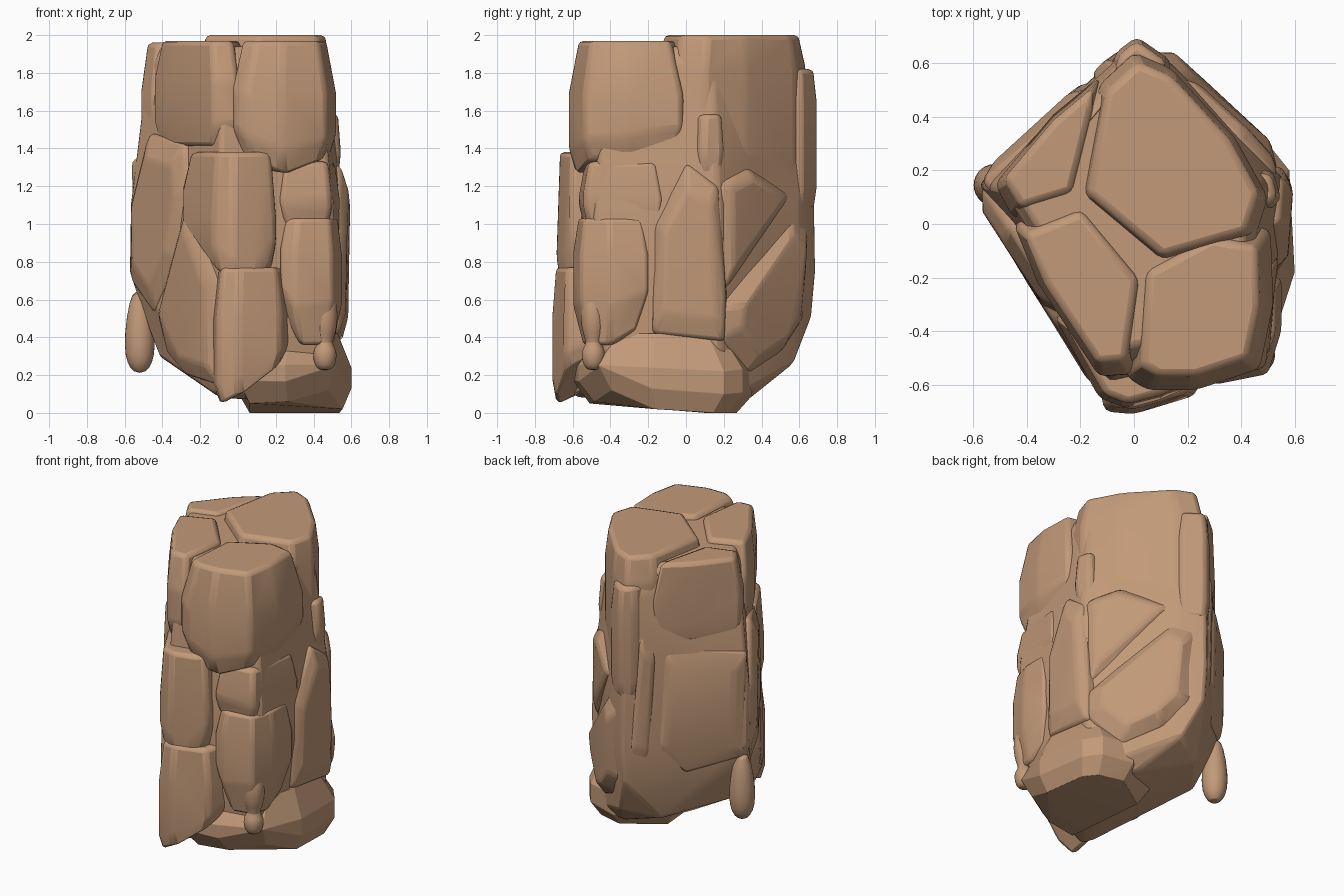
import bpy, bmesh, math, random
from mathutils import Vector

random.seed(4)
if "Cube" in bpy.data.objects:
    bpy.data.objects.remove(bpy.data.objects["Cube"])

sandstone = bpy.data.materials.new("tan sandstone")
sandstone.use_nodes = True
sandstone.diffuse_color = (.54, .32, .19, 1)
sandstone.node_tree.nodes["Principled BSDF"].inputs["Base Color"].default_value = (.54, .32, .19, 1)


def add_object(name, bm):
    """Turn a bmesh into a sandstone object and make it active."""
    mesh = bpy.data.meshes.new(name)
    bm.to_mesh(mesh)
    bm.free()
    mesh.materials.append(sandstone)
    obj = bpy.data.objects.new(name, mesh)
    bpy.context.collection.objects.link(obj)
    bpy.ops.object.select_all(action="DESELECT")
    obj.select_set(True)
    bpy.context.view_layer.objects.active = obj
    return obj


def stone(name, points, bevel=.04):
    """Chiselled stone: convex hull with softened edges."""
    bm = bmesh.new()
    for p in points:
        bm.verts.new(p)
    hull = bmesh.ops.convex_hull(bm, input=bm.verts[:])
    loose = {v for v in hull["geom_interior"] + hull["geom_unused"] if isinstance(v, bmesh.types.BMVert)}
    bmesh.ops.delete(bm, geom=list(loose), context="VERTS")
    bmesh.ops.dissolve_limit(bm, angle_limit=math.radians(4), verts=bm.verts[:], edges=bm.edges[:])
    bmesh.ops.recalc_face_normals(bm, faces=bm.faces[:])
    obj = add_object(name, bm)
    mod = obj.modifiers.new("worn edges", "BEVEL")
    mod.width, mod.segments = bevel, 2
    mod.limit_method, mod.angle_limit = "ANGLE", math.radians(12)
    bpy.ops.object.shade_smooth_by_angle(angle=math.radians(16))


def scaled(ring, factor):
    centre = sum((Vector(p[:2]) for p in ring), Vector((0, 0))) / len(ring)
    return [centre + (Vector(p[:2]) - centre) * factor for p in ring]


def block(name, footprint, low, high, top=.84, bottom=.86, shoulder=.12, slope=.18, bevel=.025):
    """Standing stone, narrowed at both ends; a third value lifts a lower corner."""
    levels = ((low, bottom), (low + shoulder, 1), (high - slope, 1), (high, top))
    points = []
    for level, (z, factor) in enumerate(levels):
        for corner, p in zip(footprint, scaled(footprint, factor)):
            lift = corner[2] if level < 2 and len(corner) > 2 else 0
            wobble = random.uniform(-.02, .02) if low < z < high else 0
            points.append((p.x, p.y, z + lift + wobble))
    stone(name, points, bevel)


def panel(name, side, axis, outline, bulge=.022, bevel=.02):
    """Slab lying on one side wall; the outline is (x or y, height)."""
    a, b = (Vector(p) for p in side)
    normal = Vector((b.y - a.y, a.x - b.x)).normalized()
    if normal.dot(a + b) < 0:
        normal.negate()
    points = []
    for factor, depth in ((1, -.14), (1, -.02), (.72, bulge)):
        for u, z in scaled(outline, factor):
            spot = a.lerp(b, (u - a[axis]) / (b[axis] - a[axis]))
            spot += normal * (depth + random.uniform(-.008, .008))
            points.append((spot.x, spot.y, z))
    stone(name, points, bevel)


def drip(name, x, y, beads):
    """Hanging knob turned from a row of (height, radius) rings."""
    count = 14
    bm = bmesh.new()
    loops = []
    for z, radius in beads:
        loops.append([bm.verts.new((x + radius * math.cos(math.tau * i / count),
                                    y + radius * math.sin(math.tau * i / count), z))
                      for i in range(count)])
    for lower, upper in zip(loops, loops[1:]):
        for i in range(count):
            j = (i + 1) % count
            bm.faces.new((lower[i], lower[j], upper[j], upper[i]))
    bm.faces.new(loops[0][::-1])
    bm.faces.new(loops[-1])
    obj = add_object(name, bm)
    obj.modifiers.new("rounding", "SUBSURF").levels = 1
    bpy.ops.object.shade_smooth_by_angle(angle=math.radians(50))


# Side walls of the five-cornered pillar
left = ((.52, -.5), (.57, .17))
back_left = ((.57, .18), (.02, .685))
back_right = ((0, .685), (-.59, .16))
front_right = ((-.59, .14), (-.1, -.65))

# Inner pillar with its undercut base
core = [(-.1, -.6, .08), (.46, -.42, .16), (.5, .2, .05), (.25, .32, .06), (-.1, .1, .13),
        (-.42, .06, .3), (-.5, .15, .55), (.1, .57, .26), (-.12, .45, .22), (0, .67, .52),
        (.14, .6, .7), (.14, .6, 1.1), (0, .675, 1.72), (0, .6, 1.94)]
for z, factor in ((.75, 1), (1.1, .99), (1.6, .87), (1.86, .83), (1.94, .75)):
    core += [(x * factor, y * factor, z) for x, y in
             ((-.1, -.63), (.51, -.49), (.565, .17), (0, .69), (-.58, .15))]
stone("core_pillar", core, .03)

# Crown stones
block("crown_stone", [(0, .64), (.14, .58), (.38, .32), (.5, .1), (.45, -.06), (.1, -.16),
                      (-.21, .1), (-.13, .52)], 1.15, 2, top=.9)
block("front_top_stone", [(-.03, -.57, .12), (.05, -.62, .07), (.23, -.62), (.47, -.54, .08), (.52, -.3, .1),
                          (.51, -.02, .12), (.3, .02, .1), (0, -.14, .1)], 1.26, 1.97, top=.8, slope=.28)
block("right_top_stone", [(-.45, 0), (-.36, -.22), (-.13, -.57), (0, -.56), (.05, -.2),
                          (-.2, .1)], 1.41, 1.97, slope=.22)
block("rear_top_stone", [(-.52, .15), (-.45, .02), (-.22, .09), (-.13, .45), (-.13, .55),
                         (-.3, .41)], 1.43, 1.96, slope=.25)
block("back_ridge_stone", [(.01, .7), (.14, .61), (.1, .48), (-.1, .48), (-.07, .64)], 1.08, 1.82)
block("left_wedge_stone", [(.48, .03), (.55, .09), (.52, .2), (.36, .2)], 1.26, 1.58, top=.8)

# Front stones
block("front_middle_stone", [(-.3, -.34, .4), (-.13, -.65, .06), (-.03, -.69), (.12, -.65), (.2, -.61, .1),
                             (.2, -.4)], .69, 1.38, slope=.34, top=.86)
block("front_lower_stone", [(-.11, -.7), (0, -.71, .05), (.23, -.64, .2), (.3, -.4, .3), (-.16, -.45, .1)],
      .04, .77, shoulder=.09, slope=.26)
block("corner_stone", [(.22, -.56, .1), (.3, -.6), (.5, -.56), (.55, -.4), (.55, -.2, .08), (.3, -.2)],
      .36, 1.03, bottom=.7, shoulder=.22)
block("upper_corner_stone", [(.22, -.57), (.49, -.54), (.54, -.12), (.25, -.2)], .98, 1.33)
block("base_stone", [(.0, -.6, .05), (.25, -.57, .06), (.51, -.46, .12), (.6, -.18, .02), (.58, .2), (.5, .3),
                     (.3, .35), (0, .15)], 0, .42, top=.72, bottom=.82, shoulder=.11)

# Slabs on the side walls
panel("left_slab", left, 1, [(-.18, .42), (.2, .38), (.21, .62), (.17, 1.2), (0, 1.32), (-.17, 1)])
panel("left_upper_slab", back_left, 1, [(.21, .64), (.58, 1.16), (.34, 1.3), (.2, 1.22)], .025)
panel("back_lower_slab", back_left, 1, [(.2, .4), (.34, .2), (.52, .32), (.63, .5), (.66, 1),
                                        (.57, 1.08), (.2, .56)], .05)
panel("right_tall_slab", front_right, 0, [(-.58, .7), (-.58, 1.1), (-.49, 1.48), (-.3, 1.42),
                                          (-.28, 1.2), (-.34, .8), (-.46, .52)], .025)
panel("right_lower_slab", front_right, 0, [(-.34, .8), (-.28, 1.15), (-.12, .72), (-.1, .14),
                                           (-.3, .2), (-.4, .32), (-.44, .52)])
panel("back_broad_slab", back_right, 1, [(.18, .64), (.17, 1.34), (.52, 1.4), (.56, .7), (.42, .55)], .01)
panel("back_narrow_slab", back_right, 1, [(.57, .6), (.54, 1.4), (.61, 1.55), (.66, .65)], .01)

# Hanging knobs
drip("left_drip", .46, -.49, [(.225, .03), (.25, .055), (.3, .066), (.34, .06), (.37, .036),
                              (.41, .055), (.5, .075), (.65, .06)])
drip("right_drip", -.52, .145, [(.21, .03), (.26, .07), (.35, .086), (.5, .075), (.66, .04)])
